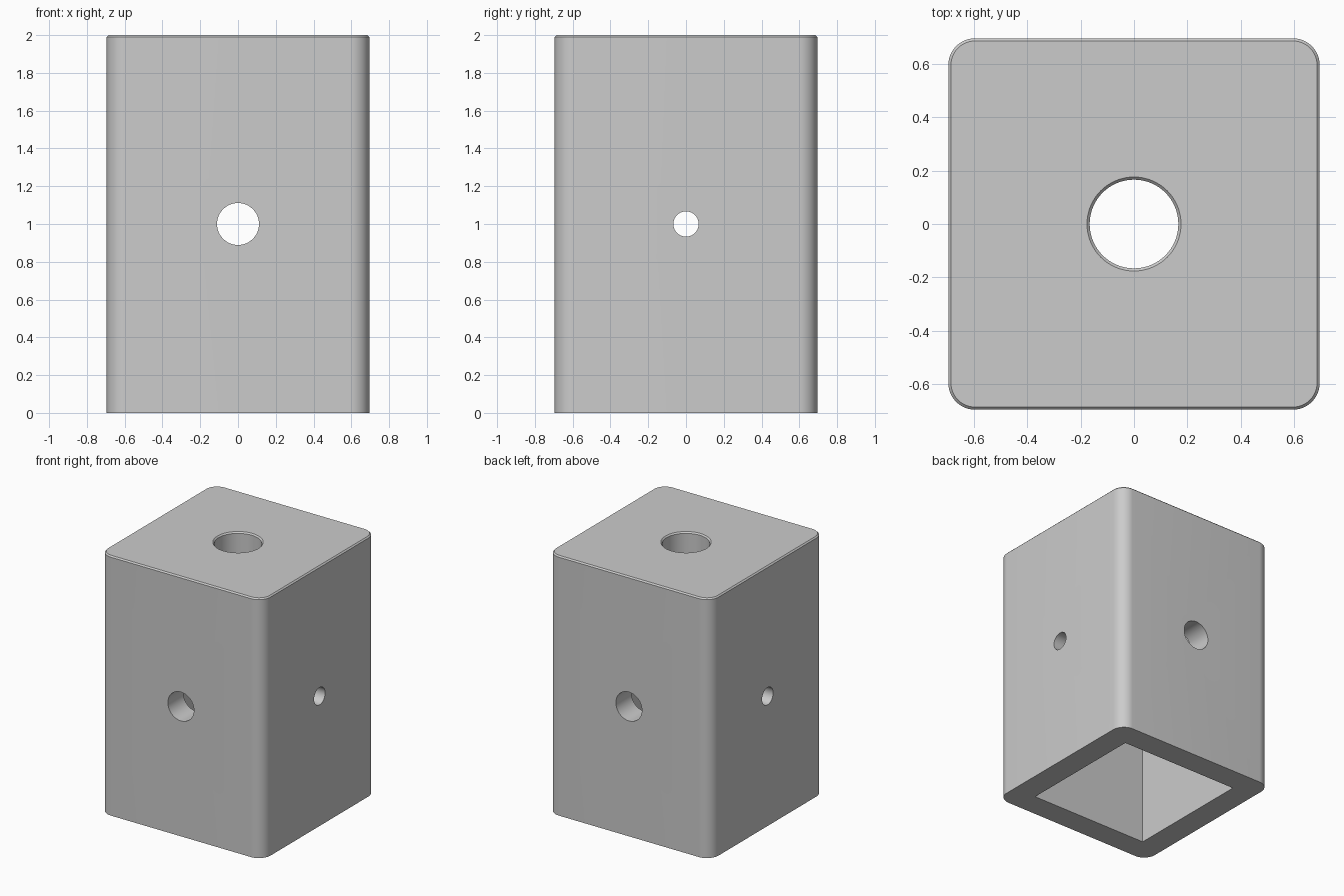
import bpy
import bmesh
import math
from mathutils import Matrix

if "Cube" in bpy.data.objects:
    bpy.data.objects.remove(bpy.data.objects["Cube"])

HALF, HEIGHT, CORNER = 0.695, 2.0, 0.1
WALL, CHAMFER = 0.19, 0.01

grey = bpy.data.materials.new("light grey")
grey.diffuse_color = (0.6, 0.6, 0.6, 1)
grey.use_nodes = True
grey.node_tree.nodes["Principled BSDF"].inputs["Base Color"].default_value = grey.diffuse_color


def make(name, bm):
    bmesh.ops.recalc_face_normals(bm, faces=bm.faces)
    mesh = bpy.data.meshes.new(name)
    bm.to_mesh(mesh)
    bm.free()
    mesh.materials.append(grey)
    obj = bpy.data.objects.new(name, mesh)
    bpy.context.collection.objects.link(obj)
    return obj


def rounded_square(half, r, steps=12):
    pts = []
    for q in range(4):
        mid = math.radians(45 + 90 * q)
        cx = math.copysign(half - r, math.cos(mid))
        cy = math.copysign(half - r, math.sin(mid))
        for i in range(steps + 1):
            a = math.radians(90 * (q + i / steps))
            pts.append((cx + r * math.cos(a), cy + r * math.sin(a)))
    return pts


def loft(name, sections):
    """Solid through matching outlines, each given as (points, z)."""
    bm = bmesh.new()
    rings = [[bm.verts.new((x, y, z)) for x, y in pts] for pts, z in sections]
    for a, b in zip(rings, rings[1:]):
        for i in range(len(a)):
            j = (i + 1) % len(a)
            bm.faces.new((a[i], a[j], b[j], b[i]))
    bm.faces.new(rings[0])
    bm.faces.new(rings[-1])
    return make(name, bm)


def circle(r, n=64):
    return [(r * math.cos(math.tau * i / n), r * math.sin(math.tau * i / n))
            for i in range(n)]


def cross_drill(name, r, axis):
    bm = bmesh.new()
    bmesh.ops.create_cone(bm, cap_ends=True, segments=64, radius1=r, radius2=r,
                          depth=2, matrix=Matrix.Translation((0, 0, 1))
                          @ Matrix.Rotation(math.pi / 2, 4, axis))
    return make(name, bm)


# Rounded square block with a chamfered top edge
outline = rounded_square(HALF, CORNER)
body = loft("post_cap", [
    (outline, 0), (outline, HEIGHT - CHAMFER),
    (rounded_square(HALF - CHAMFER, CORNER - CHAMFER), HEIGHT)])

# Square socket open at the bottom
h = HALF - WALL
square = [(-h, -h), (h, -h), (h, h), (-h, h)]
cutters = [loft("socket_cutter", [(square, -0.2), (square, HEIGHT - WALL)])]

# Top bore with a chamfered rim
R = 0.166
cutters.append(loft("top_bore_cutter", [
    (circle(R), 1.6), (circle(R), HEIGHT - CHAMFER),
    (circle(R + 2 * CHAMFER), HEIGHT + CHAMFER)]))

# Cross holes through both pairs of walls
cutters.append(cross_drill("front_hole_cutter", 0.111, 'X'))
cutters.append(cross_drill("side_hole_cutter", 0.067, 'Y'))

for c in cutters:
    c.hide_render = True
    c.hide_viewport = True
    mod = body.modifiers.new(c.name, 'BOOLEAN')
    mod.operation = 'DIFFERENCE'
    mod.solver = 'EXACT'
    mod.object = c

# Apply the cuts, remove the cutters, then smooth the curved surfaces
deps = bpy.context.evaluated_depsgraph_get()
final = bpy.data.meshes.new_from_object(body.evaluated_get(deps))
body.modifiers.clear()
body.data = final
for c in cutters:
    bpy.data.objects.remove(c)
bpy.context.view_layer.objects.active = body
body.select_set(True)
bpy.ops.object.shade_smooth_by_angle(angle=math.radians(30))
